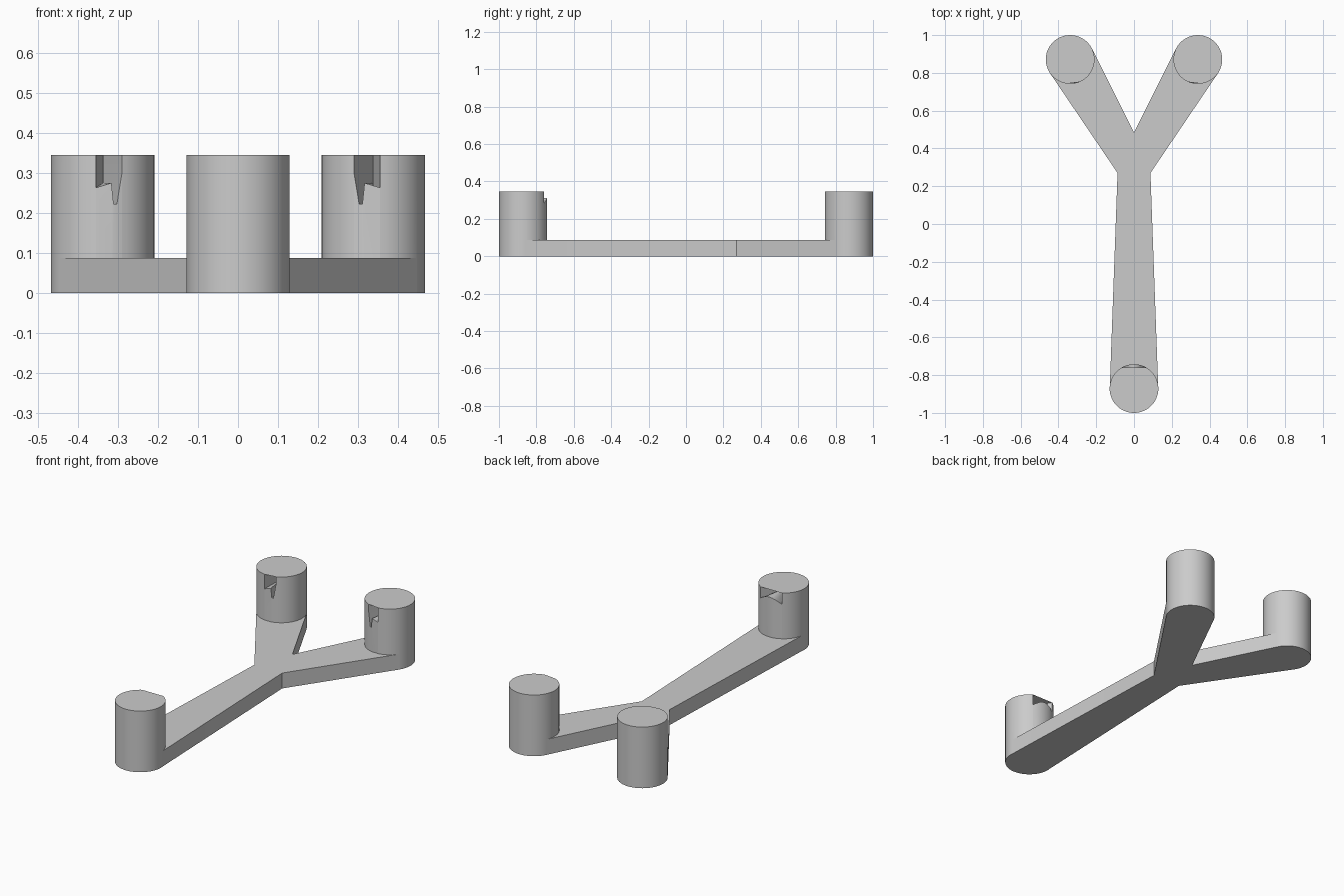
import bpy, bmesh, math
from mathutils import Vector

if "Cube" in bpy.data.objects:
    bpy.data.objects.remove(bpy.data.objects["Cube"])

R, H, T = 0.129, 0.345, 0.087
FRONT = Vector((0, -0.871))
BACK = Vector((0.338, 0.871))
BACK_LEFT = Vector((-0.338, 0.871))

grey = bpy.data.materials.new("plain_grey")
grey.diffuse_color = (0.6, 0.6, 0.6, 1)
grey.use_nodes = True
grey.node_tree.nodes["Principled BSDF"].inputs["Base Color"].default_value = grey.diffuse_color


def make(name, bm):
    bmesh.ops.recalc_face_normals(bm, faces=bm.faces)
    if bm.calc_volume(signed=True) < 0:
        bmesh.ops.reverse_faces(bm, faces=bm.faces)
    me = bpy.data.meshes.new(name)
    bm.to_mesh(me)
    bm.free()
    me.materials.append(grey)
    ob = bpy.data.objects.new(name, me)
    bpy.context.collection.objects.link(ob)
    return ob


def prism(name, pts, z0, z1):
    bm = bmesh.new()
    low = [bm.verts.new((x, y, z0)) for x, y in pts]
    high = [bm.verts.new((x, y, z1)) for x, y in pts]
    bm.faces.new(low)
    bm.faces.new(high)
    for i in range(len(pts)):
        j = (i + 1) % len(pts)
        bm.faces.new((low[i], low[j], high[j], high[i]))
    return make(name, bm)


def tangent(p, c, side):
    """Point where a line from p touches the post circle at c."""
    d = Vector(p) - c
    a = math.atan2(d.y, d.x) + side * math.acos(R / d.length)
    return (c.x + R * math.cos(a), c.y + R * math.sin(a))


def post(name, c, facing, notch):
    """Round post with a wedge notch: (degrees off facing, rim height) list."""
    bm = bmesh.new()

    def vert(deg, z, r=R):
        a = math.radians(facing + deg)
        return bm.verts.new((c.x + r * math.cos(a), c.y + r * math.sin(a), z))

    first, last = notch[0][0], notch[-1][0]
    n = 60
    arc = [last + (360 + first - last) * i / n for i in range(n + 1)]
    top = [vert(a, H) for a in arc]
    low = [vert(a, 0) for a in arc]
    rim = [vert(a, z) for a, z in notch]
    core = [vert(a, z, 0.006) for a, z in notch]
    foot = [low[-1]] + [vert(a, 0) for a, z in notch[1:-1]] + [low[0]]
    core_a, core_b = vert(first, H, 0.006), vert(last, H, 0.006)
    # Round wall, top and bottom
    for i in range(n):
        bm.faces.new((low[i], low[i + 1], top[i + 1], top[i]))
    bm.faces.new(top + [core_a, core_b])
    bm.faces.new(low + foot[1:-1])
    # Wall below the notch and the notch floor
    for i in range(len(notch) - 1):
        bm.faces.new((foot[i], foot[i + 1], rim[i + 1], rim[i]))
        bm.faces.new((rim[i], rim[i + 1], core[i + 1], core[i]))
    # Notch sides and its narrow inner end
    bm.faces.new((top[-1], rim[0], core[0], core_a))
    bm.faces.new((top[0], rim[-1], core[-1], core_b))
    bm.faces.new([core_a] + core + [core_b])
    # The wall edges beside the notch share the side faces' corners
    bmesh.ops.triangulate(bm, faces=[f for f in bm.faces if len(f.verts) > 4])
    return make(name, bm)


def volume(me):
    bm = bmesh.new()
    bm.from_mesh(me)
    v = bm.calc_volume()
    bm.free()
    return v


def merge(ob, part):
    """Fuse a part into ob; leave it as its own object if that fails."""
    backup, before = ob.data.copy(), volume(ob.data)
    m = ob.modifiers.new("fuse", "BOOLEAN")
    m.operation, m.solver, m.object = "UNION", "EXACT", part
    bpy.context.view_layer.objects.active = ob
    bpy.ops.object.modifier_apply(modifier=m.name)
    gain = volume(ob.data) - before
    if 0.012 < gain < 0.018:
        bpy.data.objects.remove(part, do_unlink=True)
    else:
        ob.data = backup


# Y-shaped base bar, outlined on the right and mirrored
crotch, waist = (0, 0.485), (0.087, 0.27)
right = [(0.128, -0.86), waist, tangent(waist, BACK, 1), tangent(crotch, BACK, -1)]
outline = right + [crotch] + [(-x, y) for x, y in reversed(right)]
stand = prism("forked_stand", outline, 0, T)

# Posts with stepped wedge notches facing the middle
side = [(-7.5, 0.263), (9.8, 0.275), (12.3, 0.222), (16, 0.222), (22, 0.3)]
wide = [(-31 + 62 * i / 8, 0.282 + 0.03 * math.sin(math.pi * i / 8)) for i in range(9)]
posts = [
    post("front_post", FRONT, 90, wide),
    post("back_left_post", BACK_LEFT, -90, side),
    post("back_right_post", BACK, -90, [(-a, z) for a, z in reversed(side)]),
]
for p in posts:
    merge(stand, p)

# Smooth the round walls, keep the edges crisp
bpy.ops.object.select_all(action="DESELECT")
for ob in bpy.context.collection.objects:
    ob.select_set(True)
bpy.context.view_layer.objects.active = stand
bpy.ops.object.shade_smooth_by_angle(angle=math.radians(25))
